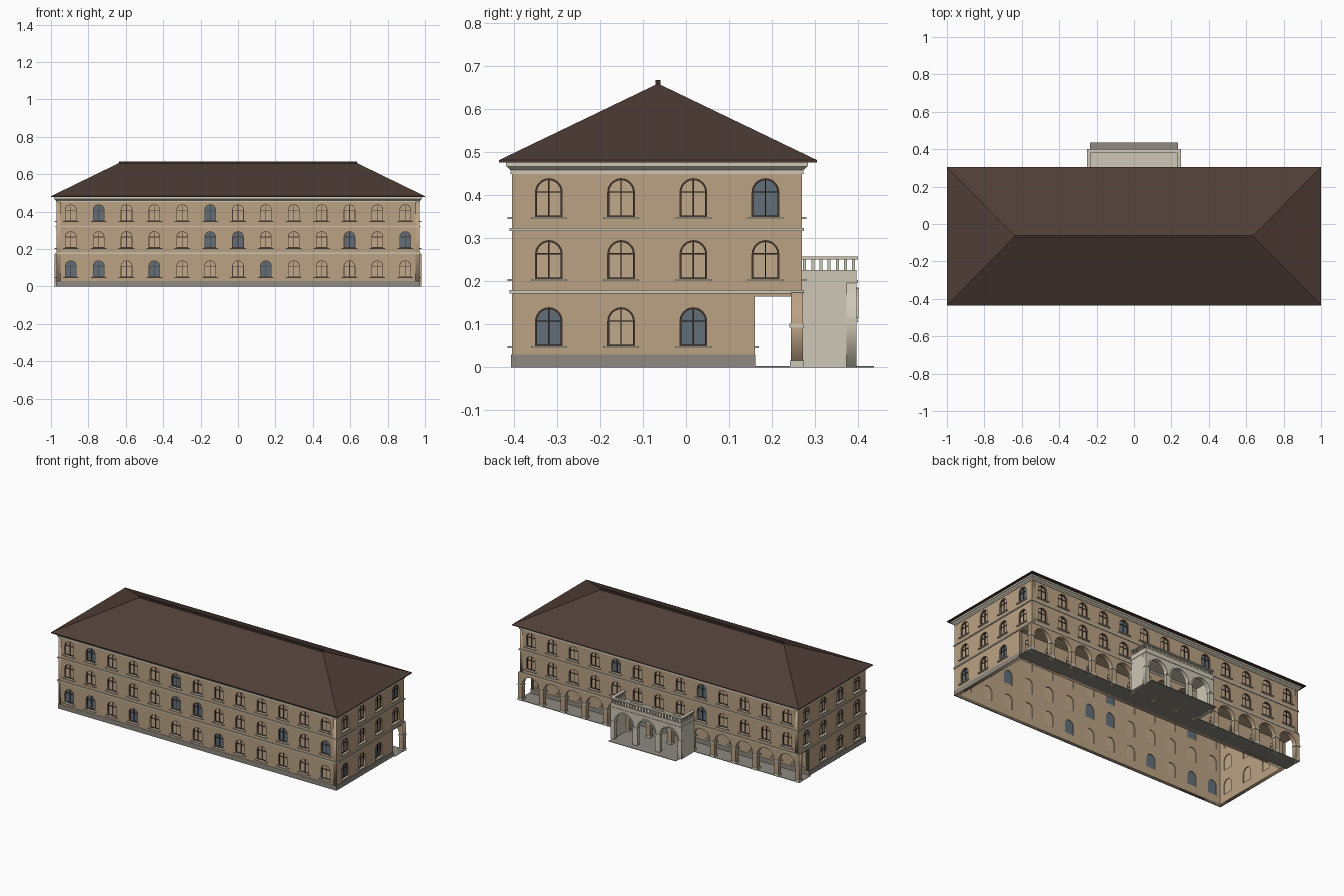
import bpy, bmesh
from math import sin, cos, asin, acos, pi, radians
from mathutils import Matrix

if "Cube" in bpy.data.objects:
    bpy.data.objects.remove(bpy.data.objects["Cube"])


def material(name, rgb):
    lin = [(c / 255 / 12.92) if c < 11 else ((c / 255 + 0.055) / 1.055) ** 2.4 for c in rgb]
    m = bpy.data.materials.new(name)
    m.use_nodes = True
    m.diffuse_color = (*lin, 1)
    m.node_tree.nodes["Principled BSDF"].inputs["Base Color"].default_value = (*lin, 1)
    return m


PLASTER = material("tan plaster", (186, 162, 132))
STONE = material("pale stone", (205, 199, 181))
PLINTH = material("grey stone", (142, 137, 128))
ROOF = material("dark brown roof", (80, 62, 55))
FRAME = material("brown wood", (72, 54, 45))
GLASS = material("blue grey glass", (98, 111, 120))
CURTAIN = material("tan curtain", (192, 168, 138))
IRON = material("dark ridge cap", (62, 52, 48))


def finish(name, bm, mat):
    bmesh.ops.remove_doubles(bm, verts=bm.verts, dist=0.00001)
    bmesh.ops.recalc_face_normals(bm, faces=bm.faces)
    me = bpy.data.meshes.new(name)
    bm.to_mesh(me)
    bm.free()
    me.materials.clear()
    me.materials.append(mat)
    ob = bpy.data.objects.new(name, me)
    bpy.context.collection.objects.link(ob)
    return ob


def side(angle, dist):
    """Upright plane: local x along the wall, y up, z outward."""
    return Matrix.Rotation(radians(angle), 4, 'Z') @ Matrix.Translation((0, -dist, 0)) @ Matrix.Rotation(pi / 2, 4, 'X')


def panel(name, loops, mat, place, front, thick):
    """Extruded flat shape; nested loops become holes."""
    cu = bpy.data.curves.new(name + " outline", 'CURVE')
    cu.dimensions, cu.fill_mode, cu.extrude = '2D', 'BOTH', thick / 2
    for pts in loops:
        sp = cu.splines.new('POLY')
        sp.points.add(len(pts) - 1)
        for p, (x, y) in zip(sp.points, pts):
            p.co = (x, y, 0, 1)
        sp.use_cyclic_u = True
    tmp = bpy.data.objects.new(name + " outline", cu)
    me = bpy.data.meshes.new_from_object(tmp)
    bm = bmesh.new()
    bm.from_mesh(me)
    bm.transform(place @ Matrix.Translation((0, 0, front - thick / 2)))
    bpy.data.objects.remove(tmp)
    bpy.data.curves.remove(cu)
    bpy.data.meshes.remove(me)
    return finish(name, bm, mat)


def boxes(name, bounds, mat, place=Matrix()):
    bm = bmesh.new()
    for x0, x1, y0, y1, z0, z1 in bounds:
        mid = Matrix.Translation(((x0 + x1) / 2, (y0 + y1) / 2, (z0 + z1) / 2))
        bmesh.ops.create_cube(bm, size=1, matrix=place @ mid @ Matrix.Diagonal((x1 - x0, y1 - y0, z1 - z0, 1)))
    return finish(name, bm, mat)


def ring(name, rect, profile, mat):
    """Sweep a closed (offset, height) profile round a rectangle."""
    x0, x1, y0, y1 = rect
    bm = bmesh.new()
    rows = [[bm.verts.new(c) for c in ((x0 - o, y0 - o, z), (x1 + o, y0 - o, z), (x1 + o, y1 + o, z), (x0 - o, y1 + o, z))]
            for o, z in profile]
    for i, a in enumerate(rows):
        b = rows[(i + 1) % len(rows)]
        for j in range(4):
            k = (j + 1) % 4
            bm.faces.new((a[j], a[k], b[k], b[j]))
    return finish(name, bm, mat)


def arch(c, z0, r, spring, n=12):
    """Left foot, over the top, right foot."""
    arc = [(c - r * cos(pi * i / n), spring + r * sin(pi * i / n)) for i in range(n + 1)]
    return [(c - r, z0)] + arc + [(c + r, z0)]


# Windows: arched opening with four lights
R, BAR, MUL = 0.031, 0.0035, 0.0015


def lights(c, z0):
    s, r = z0 + 0.058, R - BAR
    a0, a1 = asin(MUL / r), acos(MUL / r)
    arc = [(r * cos(a0 + (a1 - a0) * i / 6), r * sin(a0 + (a1 - a0) * i / 6)) for i in range(7)]
    out = []
    for d in (-1, 1):
        out.append([(c + d * x, z) for x, z in ((MUL, z0 + BAR), (r, z0 + BAR), (r, s - MUL), (MUL, s - MUL))])
        out.append([(c + d * MUL, s + MUL)] + [(c + d * x, s + z) for x, z in arc])
    return out


def facade(name, place, outline, windows):
    holes = [arch(u, z, R, z + 0.058) for u, z, _ in windows]
    panel(name + "_wall", [outline] + holes, PLASTER, place, 0, 0.02)
    panel(name + "_window_frames", holes + [l for u, z, _ in windows for l in lights(u, z)], FRAME, place, -0.006, 0.008)
    for label, flag, mat in (("glass", True, GLASS), ("curtains", False, CURTAIN)):
        shapes = [h for h, w in zip(holes, windows) if w[2] == flag]
        if shapes:
            panel(name + "_window_" + label, shapes, mat, place, -0.01, 0.005)
    boxes(name + "_sills", [(u - 0.042, u + 0.042, z - 0.005, z, -0.012, 0.01) for u, z, _ in windows], STONE, place)


def rect(x0, x1, z0, z1):
    return [(x0, z0), (x1, z0), (x1, z1), (x0, z1)]


W, FRONT, BACK, INNER, TOP = 0.97, -0.405, 0.27, 0.16, 0.455
LEVELS = (0.05, 0.206, 0.35)
COLS = range(-6, 7)
STEP = 0.149


def grid(levels, dark, flip=1):
    return [(flip * c * STEP, LEVELS[l], (l, c) in dark) for l in levels for c in COLS]


# Long walls
facade("front", side(0, -FRONT), rect(-W + 0.02, W - 0.02, 0, TOP),
       grid((0, 1, 2), {(0, -6), (0, -5), (0, -3), (0, 1), (1, -1), (1, 0), (1, 4), (1, 6), (2, -5), (2, -1)}))
facade("back_upper", side(180, BACK), rect(-W + 0.02, W - 0.02, 0.165, TOP),
       grid((1, 2), {(1, -2), (2, -2), (2, 2)}, -1))
facade("back_ground", side(180, INNER), rect(-W + 0.02, W - 0.02, 0, 0.17), grid((0,), {(0, -4), (0, 3)}, -1))

# End walls, cut away at the arcade
END = [(FRONT, 0), (INNER, 0), (INNER, 0.165), (BACK, 0.165), (BACK, TOP), (FRONT, TOP)]
YS = (-0.319, -0.151, 0.017, 0.185)
for name, angle, d, dark in (("left_end", 90, 1, {(0, 0), (0, 2), (2, 3)}), ("right_end", -90, -1, set())):
    facade(name, side(angle, W), [(d * y, z) for y, z in END],
           [(d * y, LEVELS[l], (l, i) in dark) for l in range(3) for i, y in enumerate(YS) if l or i < 3])

# Base, string courses and cornice
BODY = (-W, W, FRONT, BACK)


def band(out, z0, z1):
    return [(-0.01, z0), (out, z0), (out, z1), (-0.01, z1)]


ring("base_course", (-W, W, FRONT, INNER), band(0.002, 0, 0.03), PLINTH)
ring("first_string_course", BODY, band(0.005, 0.172, 0.18), STONE)
ring("second_string_course", BODY, band(0.005, 0.317, 0.324), STONE)
ring("cornice", BODY, [(-0.02, 0.45), (0.003, 0.45), (0.003, 0.459), (0.012, 0.467), (0.014, 0.467),
                       (0.014, 0.478), (-0.02, 0.478)], STONE)

# Hipped roof
RY = -0.065
bm = bmesh.new()
low, eave = [[bm.verts.new((x, y, z)) for x, y in ((-1, -0.435), (1, -0.435), (1, 0.305), (-1, 0.305))] for z in (0.477, 0.482)]
r0, r1 = bm.verts.new((-0.635, RY, 0.66)), bm.verts.new((0.635, RY, 0.66))
bm.faces.new(low)
for i in range(4):
    j = (i + 1) % 4
    bm.faces.new((low[i], low[j], eave[j], eave[i]))
for f in ((eave[0], eave[1], r1, r0), (eave[1], eave[2], r1), (eave[2], eave[3], r0, r1), (eave[3], eave[0], r0)):
    bm.faces.new(f)
finish("roof", bm, ROOF)
boxes("ridge_cap", [(-0.637, 0.637, RY - 0.006, RY + 0.006, 0.656, 0.668)], IRON)

# Arcade
centres = [c * STEP for c in COLS]
outline = [(-0.98, 0)] + [p for c in centres for p in arch(c, 0, 0.059, 0.1, 16)] + [(0.98, 0), (0.98, 0.174), (-0.98, 0.174)]
panel("arcade_arches", [outline], PLASTER, side(180, 0.272), 0, 0.028)
edges = [-0.98] + [c + s * 0.059 for c in centres for s in (-1, 1)] + [0.98]
piers = list(zip(edges[::2], edges[1::2]))
boxes("arcade_imposts", [(a - 0.003, b + 0.003, 0.241, 0.275, 0.093, 0.102) for a, b in piers], STONE)
boxes("arcade_pier_bases", [(a - 0.002, b + 0.002, 0.242, 0.274, 0, 0.016) for a, b in piers], STONE)
boxes("arcade_ceiling", [(-W, W, INNER - 0.01, BACK - 0.002, 0.165, 0.171)], PLASTER)
boxes("arcade_floor", [(-0.98, 0.98, INNER, 0.272, 0, 0.003), (-0.235, 0.235, 0.272, 0.437, 0, 0.003)], PLINTH)

# Portico
P, PY = 0.247, 0.397
porch = [-0.157, 0, 0.157]
outline = [(-P, 0)] + [p for c in porch for p in arch(c, 0, 0.062, 0.115, 16)] + [(P, 0), (P, 0.2), (-P, 0.2)]
panel("portico_front", [outline], STONE, side(180, PY), 0, 0.024)
boxes("portico_sides", [(s * (P - 0.01) - 0.01, s * (P - 0.01) + 0.01, 0.27, PY - 0.01, 0, 0.2) for s in (-1, 1)], STONE)
boxes("balcony_floor", [(-P, P, 0.27, PY - 0.005, 0.187, 0.2), (-P - 0.003, P + 0.003, 0.27, PY + 0.003, 0.196, 0.203)], STONE)
panel("portico_archivolts", [arch(c, 0.115, 0.07, 0.116, 16) + arch(c, 0.115, 0.061, 0.116, 16)[::-1] for c in porch],
      STONE, side(180, PY), 0.004, 0.006)
edges = [-P] + [c + s * 0.062 for c in porch for s in (-1, 1)] + [P]
boxes("portico_imposts", [(a - 0.002, b + 0.002, PY - 0.026, PY + 0.003, 0.106, 0.114)
                          for a, b in zip(edges[::2], edges[1::2])], STONE)

# Balustrade with kerb, rail and balusters
rails = []
for z0, z1, o in ((0.203, 0.226, 0), (0.251, 0.258, 0.003)):
    rails.append((-P - o, P + o, PY - 0.014, PY + o, z0, z1))
    rails += [(s * (P - 0.007) - 0.007 - o, s * (P - 0.007) + 0.007 + o, 0.27, PY - 0.01, z0, z1) for s in (-1, 1)]
boxes("balustrade_rails", rails, STONE)
posts = [(x * 0.02, PY - 0.007) for x in range(-12, 13)]
posts += [(s * (P - 0.007), 0.276 + 0.019 * i) for s in (-1, 1) for i in range(7)]
boxes("balusters", [(x - 0.0035, x + 0.0035, y - 0.0035, y + 0.0035, 0.224, 0.253) for x, y in posts], STONE)
